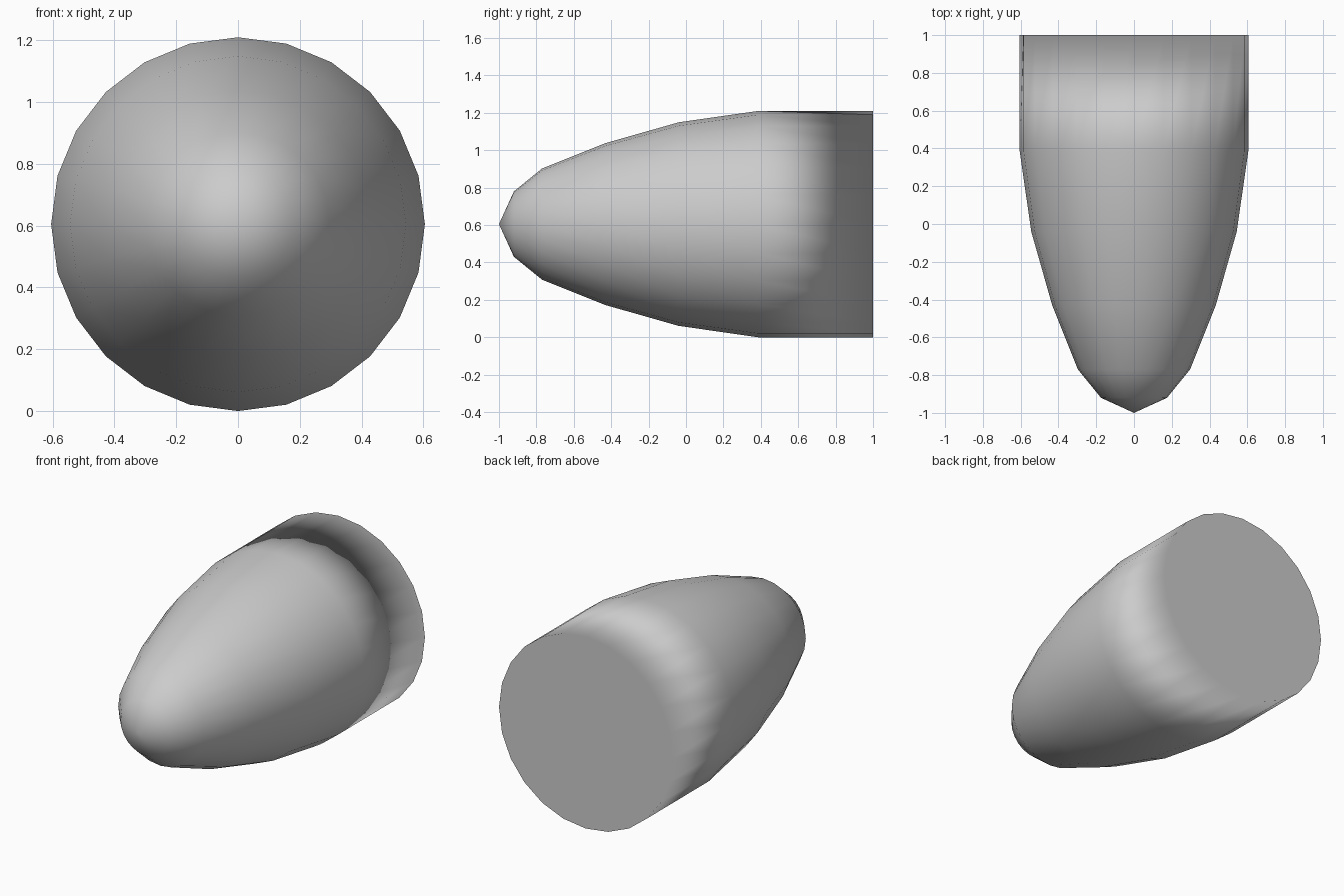
import bpy, bmesh, math
from mathutils import Vector

if "Cube" in bpy.data.objects:
    bpy.data.objects.remove(bpy.data.objects["Cube"])

SIDES = 24
RADIUS = 0.605
# profile from nose tip to rear rim: (y, radius)
PROFILE = [(-1, 0), (-0.92, 0.175), (-0.77, 0.297), (-0.43, 0.433),
           (-0.04, 0.544), (0.385, RADIUS), (1, RADIUS)]

# lathe the profile around the y axis
bm = bmesh.new()
centre = Vector((0, 0, RADIUS))
verts = [bm.verts.new((0, y, RADIUS + r)) for y, r in PROFILE]
edges = [bm.edges.new(pair) for pair in zip(verts, verts[1:])]
bmesh.ops.spin(bm, geom=verts + edges, cent=centre, axis=(0, 1, 0),
               angle=math.tau, steps=SIDES, use_duplicate=False)
bmesh.ops.remove_doubles(bm, verts=bm.verts, dist=0.001)

# flat rear cap
rim = [e for e in bm.edges if all(v.co.y > 0.99 for v in e.verts)]
bmesh.ops.contextual_create(bm, geom=rim)
bmesh.ops.recalc_face_normals(bm, faces=bm.faces)
for f in bm.faces:
    f.smooth = True

mesh = bpy.data.meshes.new("rounded_nose_body")
bm.to_mesh(mesh)
bm.free()
body = bpy.data.objects.new("rounded_nose_body", mesh)
bpy.context.collection.objects.link(body)

# smooth shading, with the rim following the flat cap
normals = [Vector((0, 1, 0)) if v.co.y > 0.99 else v.normal.copy()
           for v in mesh.vertices]
mesh.normals_split_custom_set_from_vertices(normals)
